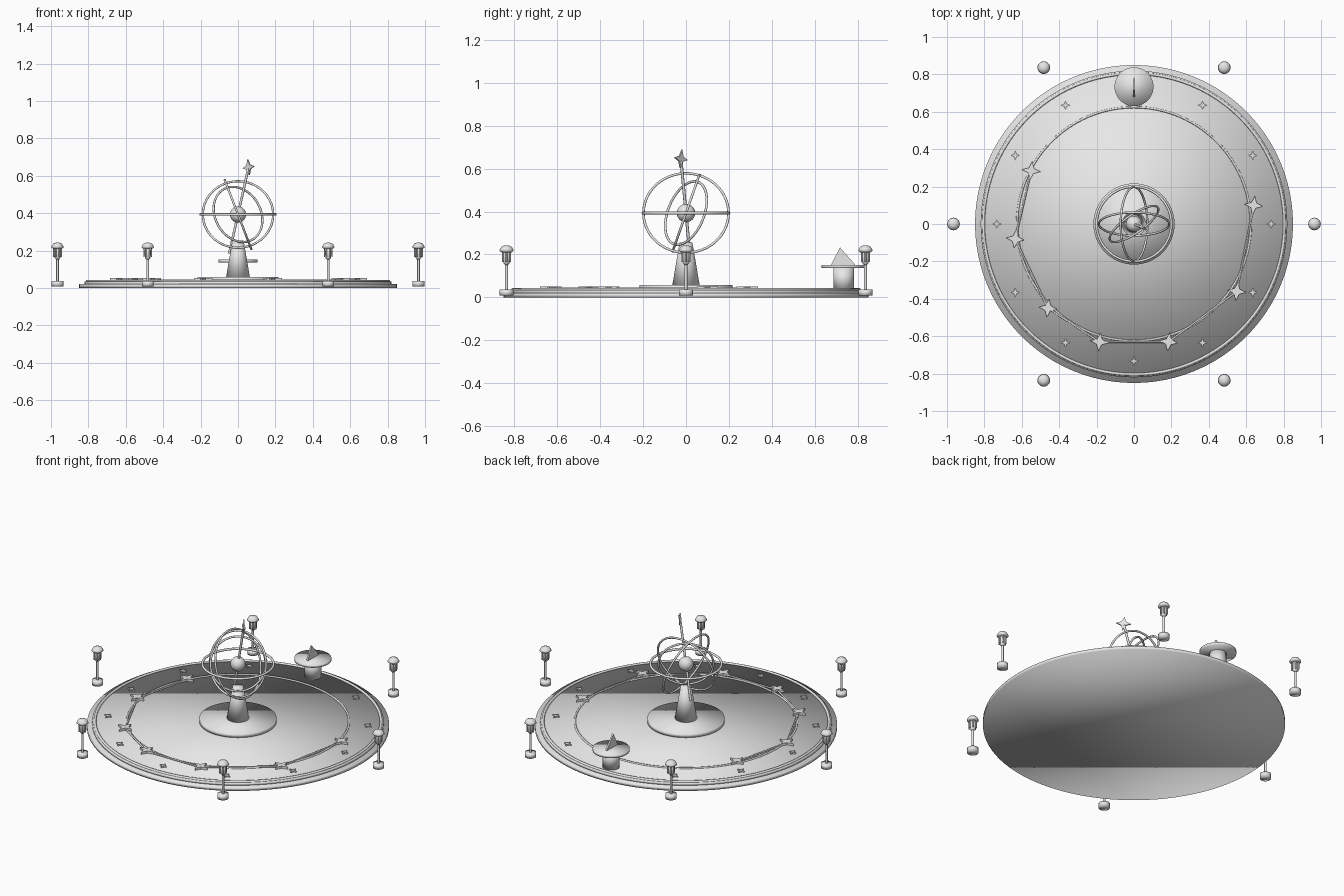
import bpy
import bmesh
from math import cos, sin, pi, radians
from mathutils import Vector, Matrix

if "Cube" in bpy.data.objects:
    bpy.data.objects.remove(bpy.data.objects["Cube"], do_unlink=True)

stone = bpy.data.materials.new("pale_grey")
stone.use_nodes = True
stone.diffuse_color = (0.8, 0.8, 0.8, 1)
stone.node_tree.nodes["Principled BSDF"].inputs["Base Color"].default_value = (0.8, 0.8, 0.8, 1)


def finish(bm, name, smooth=None):
    """Turn a bmesh into an object; smooth is None (flat), or the sharp angle in degrees."""
    bmesh.ops.recalc_face_normals(bm, faces=bm.faces)
    mesh = bpy.data.meshes.new(name)
    bm.to_mesh(mesh)
    bm.free()
    mesh.materials.append(stone)
    obj = bpy.data.objects.new(name, mesh)
    bpy.context.collection.objects.link(obj)
    if smooth:
        bpy.ops.object.select_all(action="DESELECT")
        obj.select_set(True)
        bpy.context.view_layer.objects.active = obj
        if smooth >= 180:
            bpy.ops.object.shade_smooth()
        else:
            bpy.ops.object.shade_smooth_by_angle(angle=radians(smooth))
    return obj


def lathe(name, profile, center=(0, 0), sides=24, smooth=40):
    """Stack circles given as (radius, height) and cap both ends."""
    bm = bmesh.new()
    rings = []
    for r, z in profile:
        rings.append([bm.verts.new((center[0] + r * cos(2 * pi * i / sides),
                                    center[1] + r * sin(2 * pi * i / sides), z))
                      for i in range(sides)])
    for low, high in zip(rings, rings[1:]):
        for i in range(sides):
            j = (i + 1) % sides
            bm.faces.new((low[i], low[j], high[j], high[i]))
    bm.faces.new(rings[0])
    bm.faces.new(rings[-1])
    return finish(bm, name, smooth)


def torus(name, radius, tube, height, normal=(0, 0, 1), segments=96):
    bpy.ops.mesh.primitive_torus_add(major_radius=radius, minor_radius=tube,
                                     major_segments=segments, minor_segments=10,
                                     location=(0, 0, height))
    obj = bpy.context.object
    obj.name = name
    obj.rotation_mode = "QUATERNION"
    obj.rotation_quaternion = Vector((0, 0, 1)).rotation_difference(Vector(normal))
    obj.data.materials.append(stone)
    bpy.ops.object.shade_smooth()
    return obj


def rod(name, start, end, radius):
    a, b = Vector(start), Vector(end)
    turn = Vector((0, 0, 1)).rotation_difference(b - a).to_matrix().to_4x4()
    bm = bmesh.new()
    bmesh.ops.create_cone(bm, cap_ends=True, segments=10, radius1=radius, radius2=radius,
                          depth=(b - a).length, matrix=Matrix.Translation((a + b) / 2) @ turn)
    return finish(bm, name, 40)


def prism(name, outline, thickness, matrix):
    """Extrude a flat outline, centred on its own plane."""
    bm = bmesh.new()
    face = bm.faces.new([bm.verts.new((x, y, -thickness / 2)) for x, y in outline])
    top = bmesh.ops.extrude_face_region(bm, geom=[face])["geom"]
    bmesh.ops.translate(bm, vec=(0, 0, thickness),
                        verts=[v for v in top if isinstance(v, bmesh.types.BMVert)])
    bm.transform(matrix)
    return finish(bm, name)


def star(name, size, thickness, matrix):
    pts = [((size if i % 2 == 0 else size * 0.4) * cos(i * pi / 4),
            (size if i % 2 == 0 else size * 0.4) * sin(i * pi / 4)) for i in range(8)]
    return prism(name, pts, thickness, matrix)


# Round platform with two steps and raised rings
lathe("platform_base", [(0.85, 0), (0.85, 0.02)], sides=96, smooth=180)
lathe("platform_top", [(0.82, 0.018), (0.82, 0.035)], sides=96, smooth=180)
torus("outer_ring", 0.805, 0.008, 0.036)
torus("inner_ring", 0.625, 0.006, 0.036)

# Small hour stars around the rim
for k in range(12):
    a = k * pi / 6
    star(f"hour_star_{k + 1}", 0.024, 0.01,
         Matrix.Translation((0.733 * cos(a), 0.733 * sin(a), 0.038)))

# Large stars joined by a chain of thin rods
spots = [(0.64, 0.1), (0.55, -0.36), (0.185, -0.63), (-0.185, -0.63),
         (-0.46, -0.45), (-0.635, -0.08), (-0.55, 0.285)]
for k, (x, y) in enumerate(spots):
    star(f"chain_star_{k + 1}", 0.05, 0.014,
         Matrix.Translation((x, y, 0.045)) @ Matrix.Rotation(-0.12, 4, "Z"))
for k, (a, b) in enumerate(zip(spots, spots[1:])):
    rod(f"chain_link_{k + 1}", (*a, 0.041), (*b, 0.041), 0.005)

# Central pedestal
lathe("pedestal_plinth", [(0.217, 0.034), (0.217, 0.058)], sides=64, smooth=180)
lathe("pedestal_column", [(0.064, 0.055), (0.03, 0.255)], sides=32, smooth=180)

# Nested rings around a globe
MID = 0.393
torus("horizon_ring", 0.2, 0.007, MID)
torus("front_ring", 0.188, 0.006, MID, (0, -0.95, 0.33))
torus("side_ring", 0.198, 0.006, MID, (0.935, 0, 0.36))
torus("tilted_inner_ring", 0.155, 0.006, MID, (0.54, -0.78, 0.31))
bm = bmesh.new()
bmesh.ops.create_uvsphere(bm, u_segments=32, v_segments=16, radius=0.043,
                          matrix=Matrix.Translation((0, 0, MID)))
finish(bm, "globe", 180)

# Leaning axis with a star at its tip
tilt = Vector((0.055, -0.023, 0.245))
core = Vector((0, 0, MID))
rod("axis_rod", core - tilt * 0.85, core + tilt, 0.007)
star("axis_star", 0.043, 0.008, Matrix.Translation(core + tilt * 1.03)
     @ Matrix.Rotation(radians(135), 4, "Z") @ Matrix.Rotation(radians(90), 4, "X")
     @ Matrix.Rotation(radians(-8), 4, "Z"))

# Sundial on a short column
DIAL = (0, 0.734)
lathe("sundial_column", [(0.048, 0.034), (0.048, 0.138)], DIAL, 32, 180)
lathe("sundial_plate", [(0.104, 0.136), (0.104, 0.152)], DIAL, 48, 180)
prism("sundial_fin", [(0.675, 0.15), (0.79, 0.15), (0.717, 0.233)], 0.009,
      Matrix(((0, 0, 1, 0), (1, 0, 0, 0), (0, 1, 0, 0), (0, 0, 0, 1))))

# Six lanterns standing around the platform
for k in range(6):
    a = k * pi / 3
    c = (0.965 * cos(a), 0.965 * sin(a))
    n = k + 1
    lathe(f"lantern_foot_{n}", [(0.032, 0.008), (0.032, 0.036)], c, 20, 180)
    lathe(f"lantern_post_{n}", [(0.007, 0.03), (0.007, 0.165)], c, 12)
    lathe(f"lantern_core_{n}", [(0.008, 0.152), (0.015, 0.16), (0.017, 0.185),
                                (0.015, 0.215)], c, 16, 180)
    lathe(f"lantern_roof_{n}", [(0.024, 0.21), (0.034, 0.218), (0.03, 0.227),
                                (0.023, 0.237), (0.01, 0.242)], c, 20, 180)
    for j in range(6):
        b = j * pi / 3
        x, y = c[0] + 0.02 * cos(b), c[1] + 0.02 * sin(b)
        rod(f"lantern_bar_{n}_{j + 1}", (x, y, 0.165), (x, y, 0.215), 0.004)
